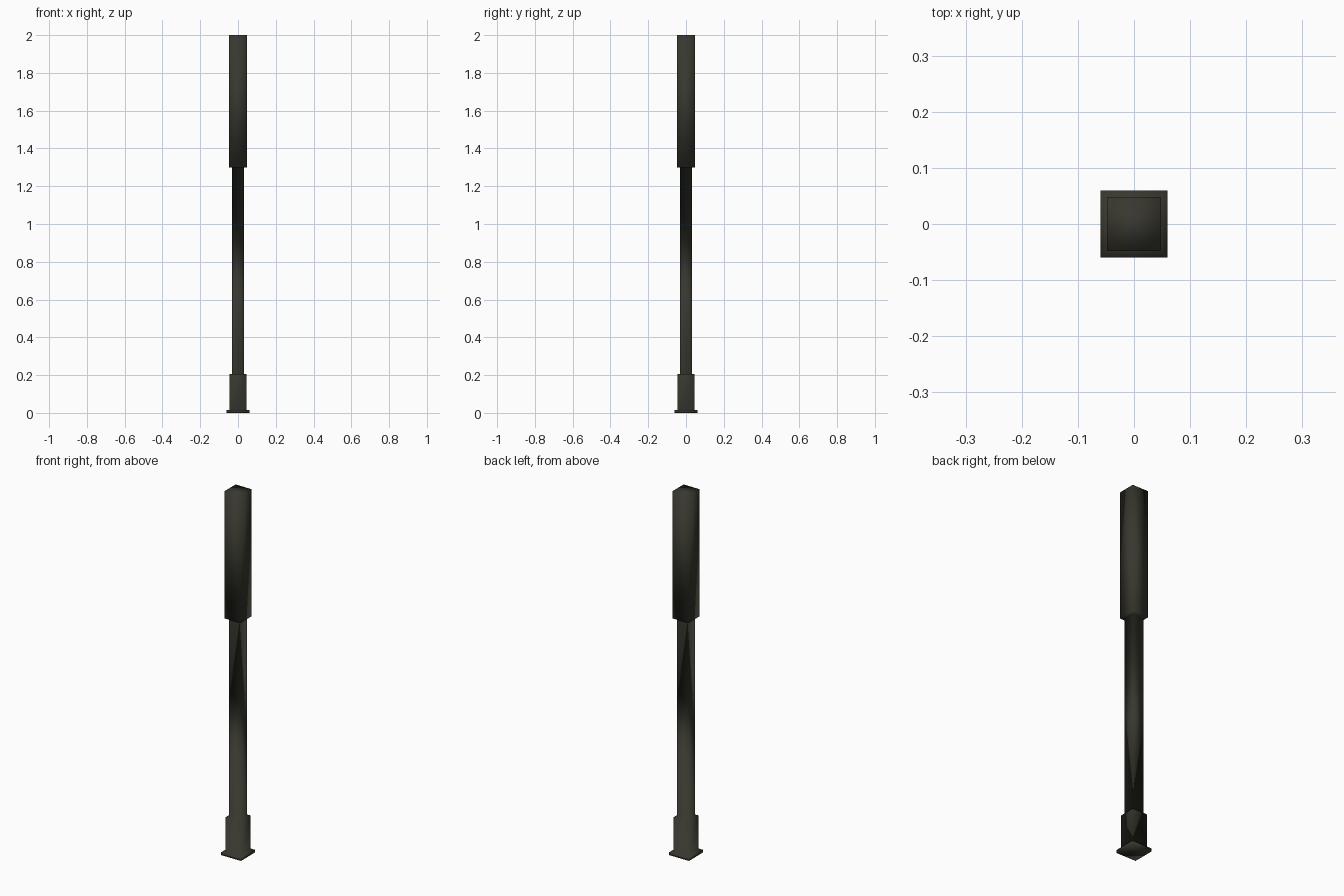
import bpy
import bmesh

cube = bpy.data.objects.get("Cube")
if cube:
    bpy.data.objects.remove(cube, do_unlink=True)

# One dark olive-grey paint for the whole post
paint = bpy.data.materials.new("dark_olive_grey")
paint.use_nodes = True
colour = (0.04, 0.039, 0.028, 1)
paint.diffuse_color = colour
paint.node_tree.nodes["Principled BSDF"].inputs["Base Color"].default_value = colour

# Half width and height of each square level, from the ground up
PLATE, SLEEVE, SHAFT, HEAD = 0.06, 0.045, 0.032, 0.048
PLATE_TOP, SLEEVE_TOP, HEAD_BASE, HEAD_TOP = 0.016, 0.206, 1.3, 2.0
profile = [
    (PLATE, 0), (PLATE, PLATE_TOP),            # base plate
    (SLEEVE, PLATE_TOP), (SLEEVE, SLEEVE_TOP), # lower sleeve
    (SHAFT, SLEEVE_TOP), (SHAFT, HEAD_BASE),   # slim shaft
    (HEAD, HEAD_BASE), (HEAD, HEAD_TOP),       # thick head
]


def square_ring(bm, half, z):
    corners = [(-1, -1), (1, -1), (1, 1), (-1, 1)]
    return [bm.verts.new((x * half, y * half, z)) for x, y in corners]


# Loft the square levels into one continuous, softly shaded skin
bm = bmesh.new()
rings = [square_ring(bm, half, z) for half, z in profile]
for low, high in zip(rings, rings[1:]):
    for i in range(4):
        j = (i + 1) % 4
        bm.faces.new((low[i], low[j], high[j], high[i]))
bm.faces.new(list(reversed(rings[0])))
bm.faces.new(rings[-1])
for face in bm.faces:
    face.smooth = True
bmesh.ops.recalc_face_normals(bm, faces=bm.faces[:])

mesh = bpy.data.meshes.new("square_post")
bm.to_mesh(mesh)
bm.free()
mesh.materials.append(paint)
post = bpy.data.objects.new("square_post", mesh)
bpy.context.collection.objects.link(post)
